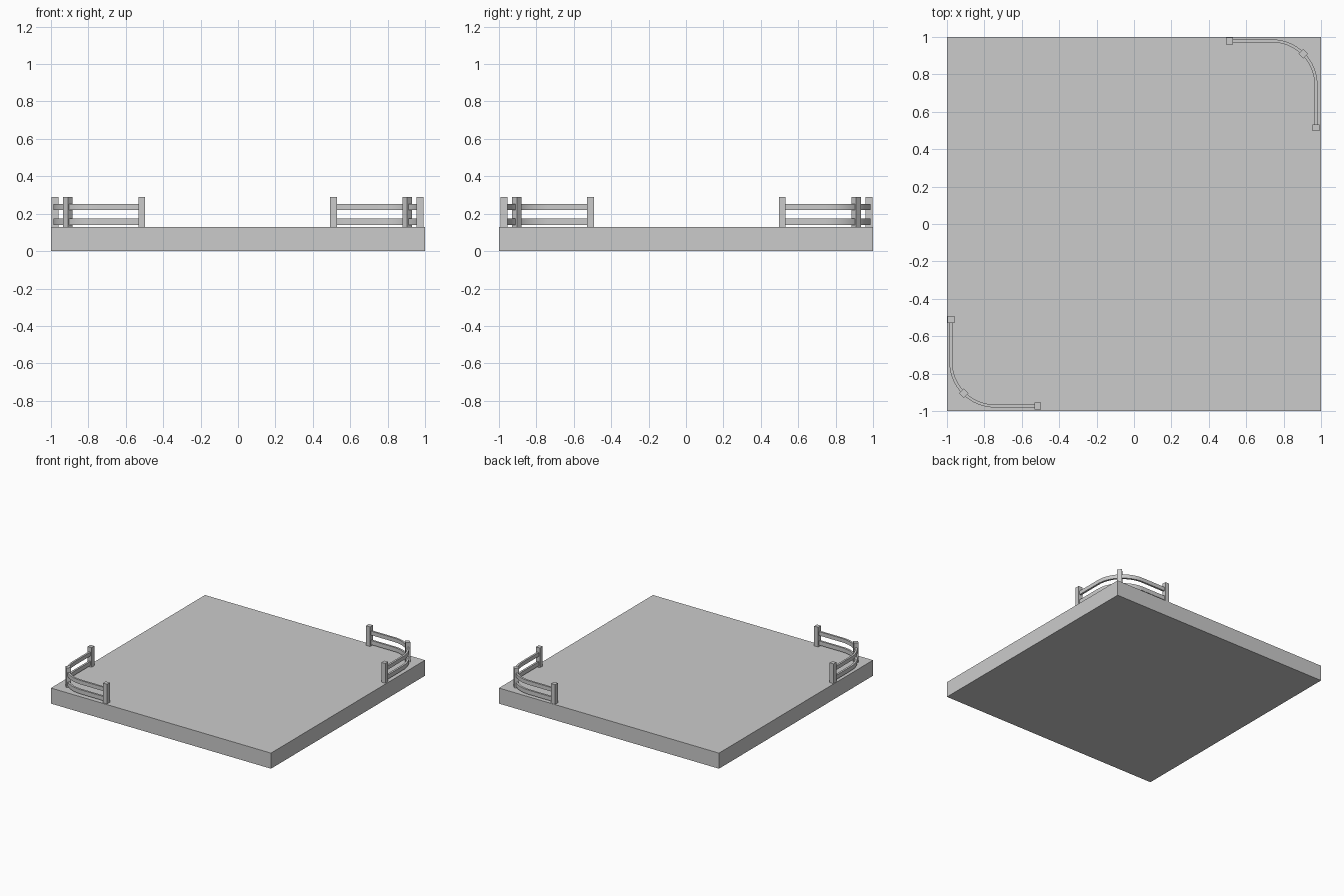
import bpy, bmesh, math
from mathutils import Matrix, Vector

if "Cube" in bpy.data.objects:
    bpy.data.objects.remove(bpy.data.objects["Cube"])

TOP = 0.128          # deck surface height
R = 0.235            # fence corner radius
CX, CY = 0.973, 0.979  # fence line positions near the slab edges


def finish(name, bm):
    bmesh.ops.recalc_face_normals(bm, faces=bm.faces)
    me = bpy.data.meshes.new(name)
    bm.to_mesh(me)
    bm.free()
    ob = bpy.data.objects.new(name, me)
    bpy.context.collection.objects.link(ob)
    return ob


def box(name, center, size, angle=0):
    bm = bmesh.new()
    m = (Matrix.Translation(center) @ Matrix.Rotation(angle, 4, 'Z')
         @ Matrix.Diagonal((*size, 1)))
    bmesh.ops.create_cube(bm, size=1, matrix=m)
    return finish(name, bm)


def rail(name, pts, z0, z1, half, flip):
    # sweep a rectangular section along the fence line
    bm = bmesh.new()
    rings = []
    for (x, y), (nx, ny) in pts:
        ring = []
        for s, z in ((-half, z0), (half, z0), (half, z1), (-half, z1)):
            ring.append(bm.verts.new((*flip(x + nx * s, y + ny * s), z)))
        rings.append(ring)
    for a, b in zip(rings, rings[1:]):
        for i in range(4):
            j = (i + 1) % 4
            bm.faces.new((a[i], a[j], b[j], b[i]))
    bm.faces.new(rings[0])
    bm.faces.new(rings[-1])
    ob = finish(name, bm)
    bpy.ops.object.select_all(action='DESELECT')
    ob.select_set(True)
    bpy.context.view_layer.objects.active = ob
    bpy.ops.object.shade_smooth_by_angle(angle=math.radians(30))


# deck slab
box("deck_slab", (0, 0, TOP / 2), (2, 2, TOP))

# fence line: straight, quarter arc, straight (point and outward normal)
path = [((0.51, CY), (0, 1))]
for i in range(17):
    a = math.pi / 2 * (1 - i / 16)
    c, s = math.cos(a), math.sin(a)
    path.append(((CX - R + R * c, CY - R + R * s), (c, s)))
path.append(((CX, 0.515), (1, 0)))

# one corner fence, and its mirror image in the opposite corner
flips = {"back_right": lambda x, y: (x, y), "front_left": lambda x, y: (-y, -x)}
mid = path[9][0]
for side, flip in flips.items():
    for label, p, ang in (("end_post_a", path[0][0], 0),
                          ("corner_post", mid, math.pi / 4),
                          ("end_post_b", path[-1][0], 0)):
        box(f"{side}_{label}", (*flip(*p), (TOP + 0.29) / 2),
            (0.036, 0.036, 0.29 - TOP), ang)
    rail(f"{side}_lower_rail", path, 0.14, 0.175, 0.008, flip)
    rail(f"{side}_upper_rail", path, 0.219, 0.251, 0.008, flip)
